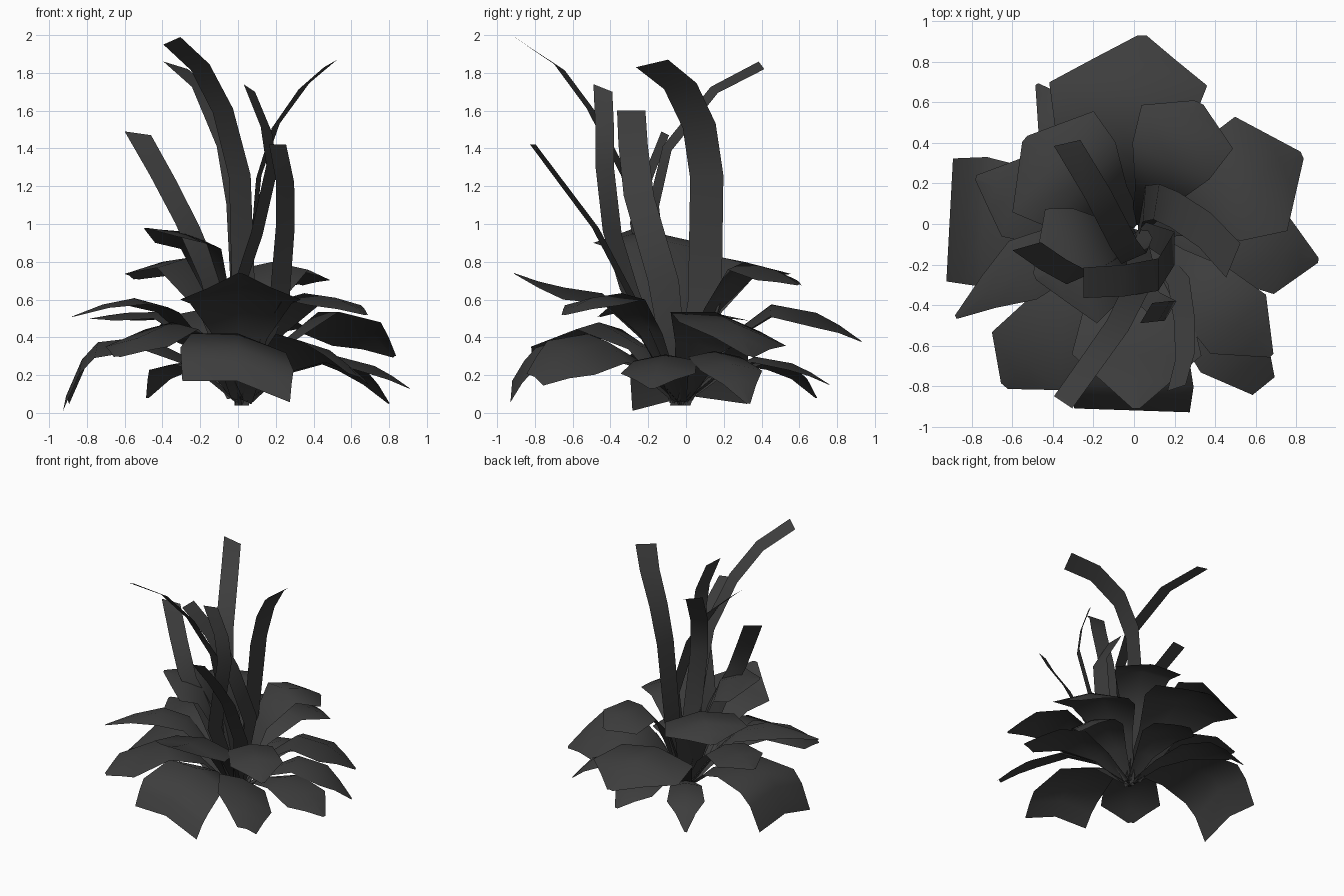
import bpy
import math
from mathutils import Vector

if "Cube" in bpy.data.objects:
    bpy.data.objects.remove(bpy.data.objects["Cube"], do_unlink=True)

# One dark foliage colour
foliage = bpy.data.materials.new("dark_foliage")
foliage.use_nodes = True
colour = (0.047, 0.047, 0.047, 1)
foliage.diffuse_color = colour
shader = foliage.node_tree.nodes["Principled BSDF"]
shader.inputs["Base Color"].default_value = colour
shader.inputs["Roughness"].default_value = 0.9

ROOT = Vector((0.02, -0.03, 0.04))


def ribbon(name, rows):
    """Skin equal rows of points into one smooth open surface."""
    count = len(rows[0])
    verts = [point for row in rows for point in row]
    faces = []
    for i in range(len(rows) - 1):
        for j in range(count - 1):
            a = i * count + j
            faces.append((a, a + 1, a + count + 1, a + count))
    mesh = bpy.data.meshes.new(name)
    mesh.from_pydata(verts, [], faces)
    mesh.materials.append(foliage)
    for polygon in mesh.polygons:
        polygon.use_smooth = True
    obj = bpy.data.objects.new(name, mesh)
    bpy.context.collection.objects.link(obj)


def leaf(name, tip, crest, half_width, blunt=0.06, shoulder=0.75,
         bend=0.55, droop=1.7, tilt=0.0, sway=0.0):
    """Arching leaf: rises from the root to its crest, then bends to the tip.
    It is widest at the shoulder; tilt raises its left edge over its right,
    and sway bows its middle to the left."""
    tip = Vector(tip)
    reach = Vector((tip.x - ROOT.x, tip.y - ROOT.y, 0))
    left = Vector((-reach.y, reach.x, 0)).normalized()
    side = left + Vector((0, 0, tilt))
    stations = ((0.03, 0.18), (shoulder / 3, 0.42), (shoulder / 1.5, 0.84),
                (shoulder, 1.0), ((shoulder + 1) / 2, (1 + blunt) / 2),
                (1.0, blunt))
    rows = []
    for t, share in stations:
        if t <= bend:
            z = ROOT.z + (crest - ROOT.z) * math.sin(math.pi / 2 * t / bend)
        else:
            z = crest + (tip.z - crest) * ((t - bend) / (1 - bend)) ** droop
        middle = Vector((ROOT.x, ROOT.y, z)) + reach * t
        middle += left * sway * math.sin(math.pi * t)
        w = half_width * share
        drop = Vector((0, 0, w * 0.2))
        rows.append([middle - side * w - drop, middle, middle + side * w - drop])
    ribbon(name, rows)


def stalk(name, foot, across, *path):
    """Tall strap-shaped blade whose width turns from foot to across."""
    points = [ROOT] + [Vector(p) for p in path]
    rows = []
    for i, p in enumerate(points):
        half = Vector(foot).lerp(Vector(across), i / (len(points) - 1)) / 2
        if i == 0:
            half *= 0.6
        rows.append([p - half, p + half])
    ribbon(name, rows)


# Lowest leaves, drooping to the ground
leaf("right_drooping_leaf", (-0.91, 0.02, 0.09), 0.41, 0.32, blunt=0.95,
     shoulder=0.82, bend=0.62, droop=3.4, tilt=-0.06)
leaf("front_drooping_leaf", (-0.01, -0.92, 0.17), 0.42, 0.3, blunt=0.95,
     shoulder=0.86, bend=0.6, droop=2.8, tilt=-0.2)
leaf("front_left_drooping_leaf", (0.64, -0.8, 0.19), 0.38, 0.2, blunt=0.35,
     tilt=-0.45)
leaf("back_right_low_leaf", (-0.48, 0.69, 0.08), 0.28, 0.14, droop=2.6)
leaf("back_low_leaf", (0.1, 0.76, 0.15), 0.3, 0.18)
leaf("left_low_leaf", (0.8, 0.33, 0.05), 0.33, 0.18)
leaf("left_pointed_leaf", (0.91, -0.18, 0.13), 0.31, 0.2, shoulder=0.79)

# Middle leaves, spreading outward
leaf("back_leaf", (0.04, 0.93, 0.38), 0.58, 0.39, sway=0.09)
leaf("back_left_leaf", (0.83, 0.34, 0.3), 0.54, 0.31, tilt=-0.2)
leaf("front_right_leaf", (-0.64, -0.8, 0.3), 0.48, 0.22, blunt=0.1,
     shoulder=0.84)
leaf("right_front_pointed_leaf", (-0.88, -0.46, 0.51), 0.61, 0.16,
     shoulder=0.6, sway=-0.07)
leaf("right_back_pointed_leaf", (-0.78, 0.23, 0.5), 0.54, 0.21,
     sway=0.04)
leaf("front_left_leaf", (0.68, -0.65, 0.52), 0.64, 0.2)

# Upper leaves, raised around the stalks
leaf("upper_back_left_leaf", (0.32, 0.6, 0.68), 0.8, 0.25, blunt=0.1,
     shoulder=0.81)
leaf("upper_back_right_leaf", (-0.54, 0.42, 0.71), 0.83, 0.32)
leaf("upper_front_leaf", (0.01, -0.91, 0.74), 0.65, 0.32, shoulder=0.7)
leaf("upper_right_leaf", (-0.49, -0.26, 0.98), 0.96, 0.31, shoulder=0.67,
     sway=0.03)

# Tall stalks
stalk("tallest_front_stalk", (0.13, -0.04, 0), (0.09, -0.06, 0.04),
      (0.03, -0.15, 0.6), (0.01, -0.32, 1.25), (-0.08, -0.5, 1.6),
      (-0.2, -0.67, 1.83), (-0.35, -0.88, 1.97))
stalk("curled_stalk", (0, 0.17, 0), (0, 0.15, 0),
      (0.2, -0.12, 0.7), (0.12, -0.25, 1.15), (-0.05, -0.28, 1.42),
      (-0.25, -0.29, 1.6))
stalk("back_stalk", (0.12, 0.07, 0), (0.13, 0.03, -0.04),
      (0.03, -0.1, 0.5), (0.0, -0.17, 1.1), (-0.05, -0.1, 1.4),
      (-0.18, 0.15, 1.71), (-0.33, 0.4, 1.84))
stalk("left_stalk", (0, 0.18, 0), (0.07, 0.17, 0.04),
      (0.05, 0.1, 0.6), (0.11, 0.11, 1.25), (0.2, 0.07, 1.52),
      (0.35, -0.03, 1.73), (0.49, -0.18, 1.85))
stalk("upright_stalk", (0.06, 0.1, 0), (0.06, 0.1, -0.04),
      (0.0, -0.3, 0.65), (0.1, -0.39, 0.95), (0.18, -0.43, 1.3),
      (0.15, -0.43, 1.5), (0.06, -0.44, 1.72))
stalk("front_stalk", (0.11, 0.04, 0), (0.09, 0.03, 0),
      (0.22, -0.28, 0.6), (0.25, -0.48, 0.98), (0.25, -0.66, 1.22),
      (0.21, -0.81, 1.42))
stalk("right_stalk", (0.11, 0.07, 0), (0.14, 0.04, -0.02),
      (-0.14, -0.2, 0.7), (-0.27, -0.27, 1.0), (-0.4, -0.2, 1.25),
      (-0.53, -0.11, 1.48))
